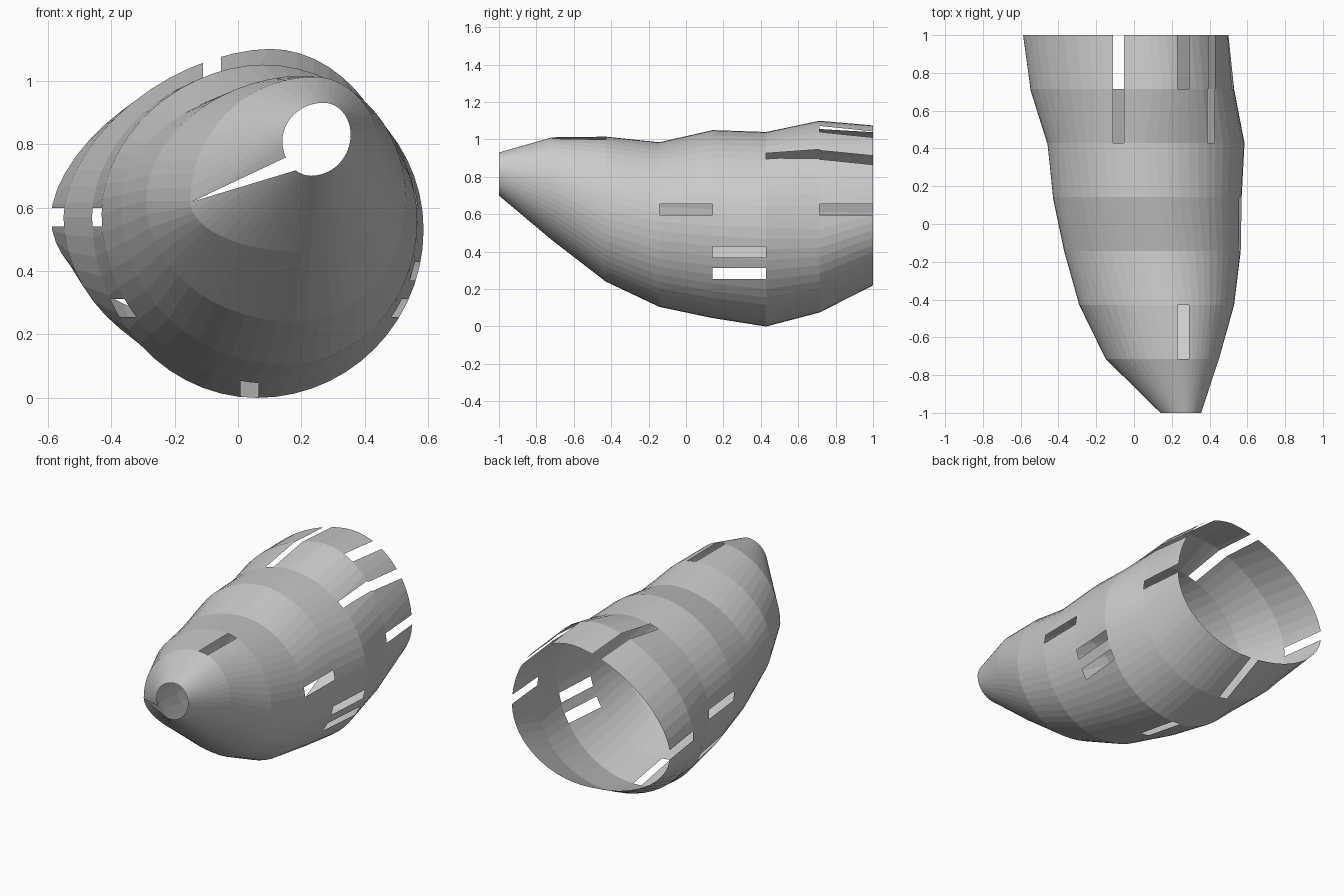
import bpy, bmesh, math
from mathutils import Vector

if "Cube" in bpy.data.objects:
    bpy.data.objects.remove(bpy.data.objects["Cube"])

# Cross-sections from nose to tail, evenly spaced along y:
# left x, left z, right x, right z, bottom x, bottom z, top x, top z, upper-left roundness
RINGS = [
    (0.14, 0.81, 0.355, 0.83, 0.23, 0.70, 0.27, 0.93, 2.0),
    (-0.15, 0.62, 0.45, 0.76, 0.20, 0.46, 0.24, 1.012, 2.0),
    (-0.29, 0.62, 0.53, 0.62, 0.18, 0.24, 0.20, 1.015, 1.9),
    (-0.37, 0.60, 0.565, 0.56, 0.15, 0.105, 0.14, 0.985, 1.9),
    (-0.43, 0.58, 0.57, 0.54, 0.10, 0.045, 0.08, 1.05, 1.9),
    (-0.46, 0.57, 0.585, 0.53, 0.06, 0.0, 0.06, 1.04, 1.9),
    (-0.55, 0.57, 0.53, 0.52, 0.05, 0.075, 0.10, 1.10, 1.75),
    (-0.59, 0.57, 0.50, 0.60, 0.02, 0.22, 0.08, 1.075, 1.7),
]
SIDES = 56


def ring_y(i):
    return -1 + 2 * i / (len(RINGS) - 1)


def ring_point(i, k):
    lx, lz, rx, rz, bx, bz, tx, tz, p = RINGS[i]
    a = 2 * math.pi * k / SIDES
    c, s = math.cos(a), math.sin(a)
    e = 2 / p if (c < 0 and s > 0) else 1.0
    xc, ze = (tx, tz) if s >= 0 else (bx, bz)
    xe, zc = (rx, rz) if c >= 0 else (lx, lz)
    return (xc + (xe - xc) * abs(c) ** e, ring_y(i),
            zc + (ze - zc) * abs(s) ** e)


# Lofted open shell
bm = bmesh.new()
rows = [[bm.verts.new(ring_point(i, k)) for k in range(SIDES)] for i in range(len(RINGS))]
for lo, hi in zip(rows, rows[1:]):
    for k in range(SIDES):
        n = (k + 1) % SIDES
        bm.faces.new((lo[k], lo[n], hi[n], hi[k]))


def cut_slot(band, on_side, plane_a, plane_b):
    """Trim one band along two planes and remove the strip between them."""
    def faces():
        return [f for f in bm.faces
                if ring_y(band) < f.calc_center_median().y < ring_y(band + 1)
                and on_side(f.calc_center_median())]
    for co, no in (plane_a, plane_b):
        fs = faces()
        geom = set(fs)
        for f in fs:
            geom.update(f.edges)
            geom.update(f.verts)
        bmesh.ops.bisect_plane(bm, geom=list(geom), dist=1e-5, plane_co=co, plane_no=no)
    inside = [f for f in faces()
              if all((f.calc_center_median() - co).dot(no) > 0 for co, no in (plane_a, plane_b))]
    bmesh.ops.delete(bm, geom=inside, context='FACES')


SIDE = {
    'top': lambda c: c.z > 0.6, 'bottom': lambda c: c.z < 0.5,
    'left': lambda c: c.x < 0.05, 'right': lambda c: c.x > 0.05,
}

# Straight slots: band, side, lower limit, upper limit (x for top/bottom, z for left/right)
SLOTS = [
    (1, 'top', 0.23, 0.29), (6, 'top', 0.23, 0.29),
    (5, 'top', -0.11, -0.053), (6, 'top', -0.11, -0.053),
    (5, 'top', 0.39, 0.425), (6, 'top', 0.395, 0.428),
    (4, 'bottom', 0.008, 0.065), (6, 'bottom', -0.11, -0.053),
    (3, 'right', 0.597, 0.655), (6, 'right', 0.597, 0.655),
    (4, 'right', 0.37, 0.428), (4, 'right', 0.255, 0.312),
    (4, 'left', 0.54, 0.598), (6, 'left', 0.54, 0.598),
    (4, 'left', 0.255, 0.312),
]
for band, side, lo, hi in SLOTS:
    axis = Vector((1, 0, 0)) if side in ('top', 'bottom') else Vector((0, 0, 1))
    cut_slot(band, SIDE[side], (axis * lo, axis), (axis * hi, -axis))

# Wedge-shaped gap in the nose
tip = Vector((-0.145, 0, 0.618))
upper = Vector((0.155, 0, 0.76)) - tip
lower = Vector((0.175, 0, 0.715)) - tip
cut_slot(0, lambda c: c.x < 0.22,
         (tip, Vector((upper.z, 0, -upper.x)).normalized()),
         (tip, Vector((-lower.z, 0, lower.x)).normalized()))

bmesh.ops.delete(bm, geom=[v for v in bm.verts if not v.link_faces], context='VERTS')
bmesh.ops.recalc_face_normals(bm, faces=bm.faces)
mesh = bpy.data.meshes.new("slotted_shell")
bm.to_mesh(mesh)
bm.free()
shell = bpy.data.objects.new("slotted_shell", mesh)
bpy.context.collection.objects.link(shell)
